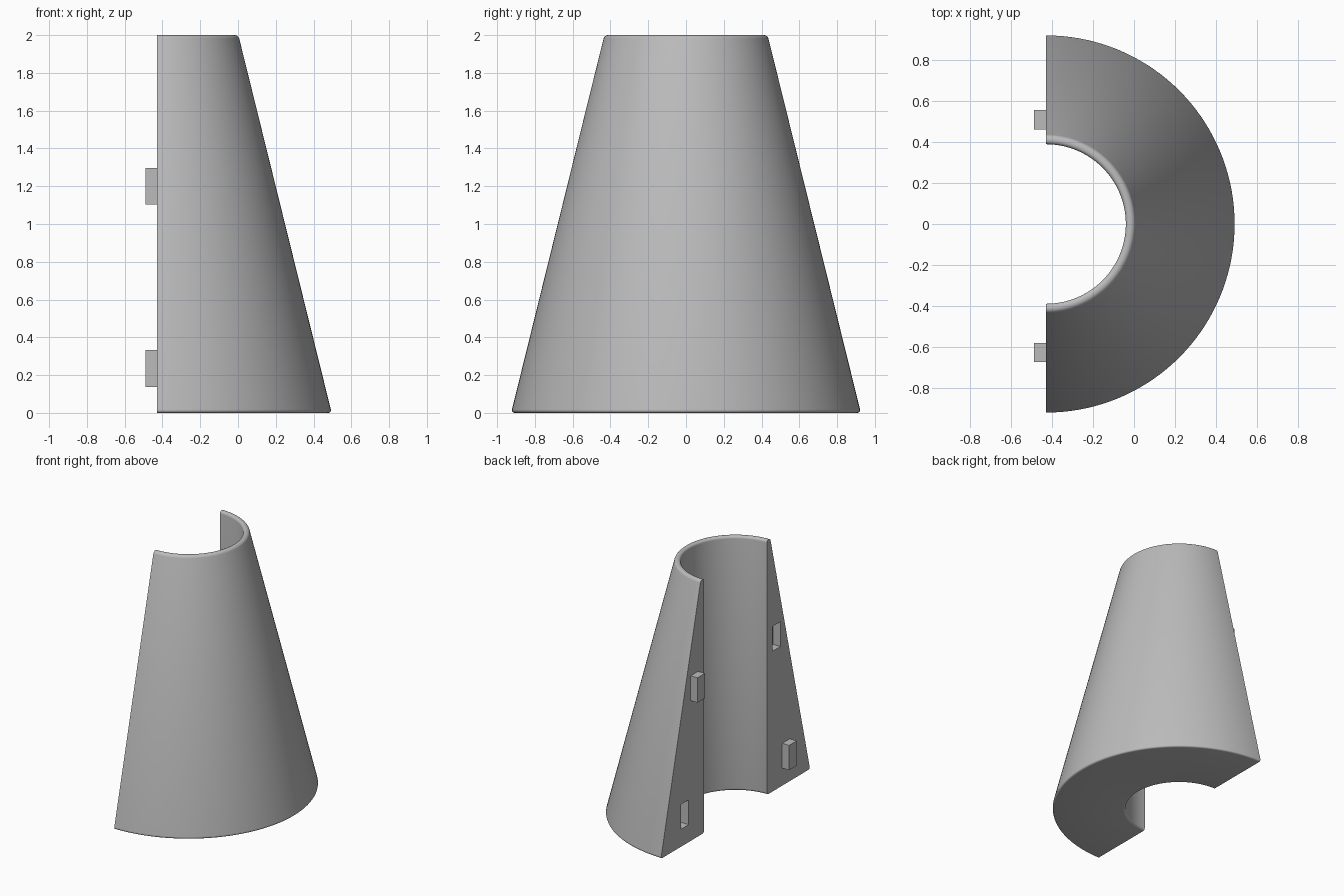
import bpy, bmesh, math
from mathutils import Matrix, Vector

cube = bpy.data.objects.get("Cube")
if cube:
    bpy.data.objects.remove(cube, do_unlink=True)

AXIS_X = -0.43      # the cone axis lies in the flat cut plane
PEG_DEPTH = 0.06
SLOT_DEPTH = 0.065

grey = bpy.data.materials.new("plain grey")
grey.use_nodes = True
colour = (0.5, 0.5, 0.5, 1)
grey.diffuse_color = colour
grey.node_tree.nodes["Principled BSDF"].inputs["Base Color"].default_value = colour


def add_object(name, bm):
    bmesh.ops.recalc_face_normals(bm, faces=bm.faces)
    mesh = bpy.data.meshes.new(name)
    bm.to_mesh(mesh)
    bm.free()
    mesh.materials.append(grey)
    ob = bpy.data.objects.new(name, mesh)
    bpy.context.collection.objects.link(ob)
    return ob


def add_block(name, x0, x1, y, z):
    bm = bmesh.new()
    size = Matrix.Diagonal((x1 - x0, 0.094, 0.195, 1))
    bmesh.ops.create_cube(bm, size=1, matrix=Matrix.Translation(((x0 + x1) / 2, y, z)) @ size)
    return add_object(name, bm)


# Half cone with a straight bore: rounded wall profile spun half a turn
bm = bmesh.new()
wall = [(0.39, 0), (0.926, 0), (0.432, 2), (0.39, 2)]
corners = [bm.verts.new((AXIS_X, -r, z)) for r, z in wall]
profile = bm.faces.new(corners)
bmesh.ops.bevel(bm, geom=corners, offset=0.019, segments=5, profile=0.5, affect='VERTICES')
bmesh.ops.delete(bm, geom=bm.faces[:], context='FACES_ONLY')
bmesh.ops.spin(bm, geom=bm.verts[:] + bm.edges[:], cent=(AXIS_X, 0, 0), axis=(0, 0, 1),
               angle=math.pi, steps=72, use_duplicate=False)
bmesh.ops.holes_fill(bm, edges=[e for e in bm.edges if e.is_boundary], sides=0)
shell = add_object("half_cone_shell", bm)

# Pegs on the cut face, with a matching slot mirrored on the other wall
for name, y, z in (("upper", 0.51, 1.2), ("lower", -0.628, 0.235)):
    add_block(name + "_peg", AXIS_X - PEG_DEPTH, AXIS_X, y, z)
    cutter = add_block(name + "_slot_cutter", AXIS_X - 0.1, AXIS_X + SLOT_DEPTH, -y, z)
    cutter.hide_render = True
    cut = shell.modifiers.new(name + "_slot", 'BOOLEAN')
    cut.operation = 'DIFFERENCE'
    cut.solver = 'EXACT'
    cut.object = cutter
    bpy.context.view_layer.objects.active = shell
    bpy.ops.object.modifier_apply(modifier=cut.name)
    bpy.data.objects.remove(cutter, do_unlink=True)

# Smooth curved walls, sharp cut edges
bpy.ops.object.select_all(action='DESELECT')
shell.select_set(True)
bpy.context.view_layer.objects.active = shell
bpy.ops.object.shade_smooth_by_angle(angle=math.radians(35))
